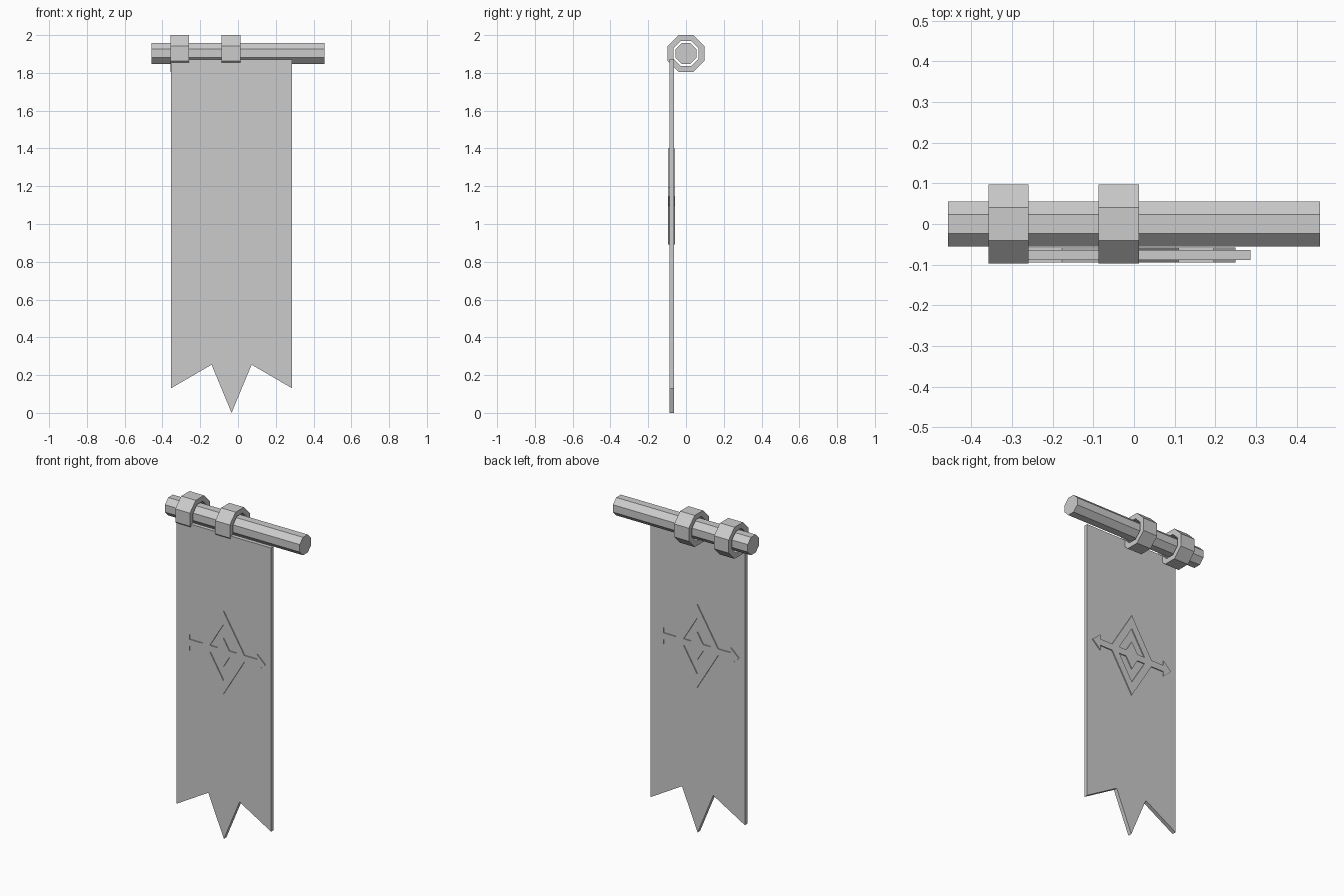
import bpy, bmesh, math

if "Cube" in bpy.data.objects:
    bpy.data.objects.remove(bpy.data.objects["Cube"])

grey = bpy.data.materials.new("plain grey")
grey.diffuse_color = (0.6, 0.6, 0.6, 1)
grey.use_nodes = True
grey.node_tree.nodes["Principled BSDF"].inputs["Base Color"].default_value = grey.diffuse_color

ROD_Z = 1.903
CX, CZ = -0.034, 1.146      # emblem centre


def finish(name, bm):
    bmesh.ops.recalc_face_normals(bm, faces=bm.faces)
    me = bpy.data.meshes.new(name)
    bm.to_mesh(me)
    bm.free()
    me.materials.append(grey)
    ob = bpy.data.objects.new(name, me)
    bpy.context.collection.objects.link(ob)
    return ob


def octagon(bm, x, apothem):
    """Flat-topped octagon of vertices around the rod axis."""
    r = apothem / math.cos(math.pi / 8)
    angles = [math.pi / 8 + i * math.pi / 4 for i in range(8)]
    return [bm.verts.new((x, r * math.cos(a), ROD_Z + r * math.sin(a))) for a in angles]


def bridge(bm, a, b):
    for i in range(8):
        j = (i + 1) % 8
        bm.faces.new((a[i], a[j], b[j], b[i]))


def plate(bm, pts, y0, y1):
    """Extrude an (x, z) outline between two y depths."""
    f = [bm.verts.new((x, y0, z)) for x, z in pts]
    b = [bm.verts.new((x, y1, z)) for x, z in pts]
    bm.faces.new(f)
    bm.faces.new(b[::-1])
    for i in range(len(pts)):
        j = (i + 1) % len(pts)
        bm.faces.new((f[i], f[j], b[j], b[i]))


# Hanging rod
bm = bmesh.new()
a, b = octagon(bm, -0.458, 0.055), octagon(bm, 0.458, 0.055)
bridge(bm, a, b)
bm.faces.new(a)
bm.faces.new(b)
finish("rod", bm)

# Two octagonal rings around the rod
for name, x0 in (("ring_left", -0.358), ("ring_middle", -0.087)):
    bm = bmesh.new()
    x1 = x0 + 0.099
    o0, o1 = octagon(bm, x0, 0.097), octagon(bm, x1, 0.097)
    i0, i1 = octagon(bm, x0, 0.066), octagon(bm, x1, 0.066)
    for p, q in ((o0, o1), (o1, i1), (i1, i0), (i0, o0)):
        bridge(bm, p, q)
    finish(name, bm)

# Cloth with a three-pointed lower hem
bm = bmesh.new()
plate(bm, [(-0.355, 1.872), (-0.355, 0.13), (-0.14, 0.255), (CX, 0.0),
           (0.072, 0.255), (0.287, 0.13), (0.287, 1.872)], -0.0885, -0.064)
finish("banner_cloth", bm)

# Raised emblem on both sides: diamond frame, core, bars and arrowheads
W, H = 0.155, 0.255          # frame outer half sizes
w, h = 0.104, 0.171          # frame inner half sizes
cw, ch = 0.053, 0.087        # core half sizes
T, END, TIP = 0.02, 0.229, 0.284
cut = T * W / H              # where a bar meets a slanted edge
bm = bmesh.new()


def emblem_part(pts, side=1):
    plate(bm, [(CX + side * x, CZ + z) for x, z in pts], -0.0945, -0.058)


emblem_part([(cw, 0), (0, ch), (-cw, 0), (0, -ch)])
for s in (1, -1):
    emblem_part([(0, H), (W, 0), (0, -H), (0, -h), (w, 0), (0, h)], s)
    emblem_part([(cw, 0), (cw - cut, T), (w - cut, T), (w, 0), (w - cut, -T), (cw - cut, -T)], s)
    emblem_part([(W, 0), (W - cut, T), (END, T), (END, -T), (W - cut, -T)], s)
    emblem_part([(END, 0.05), (TIP, 0), (END, -0.05)], s)
finish("emblem", bm)
